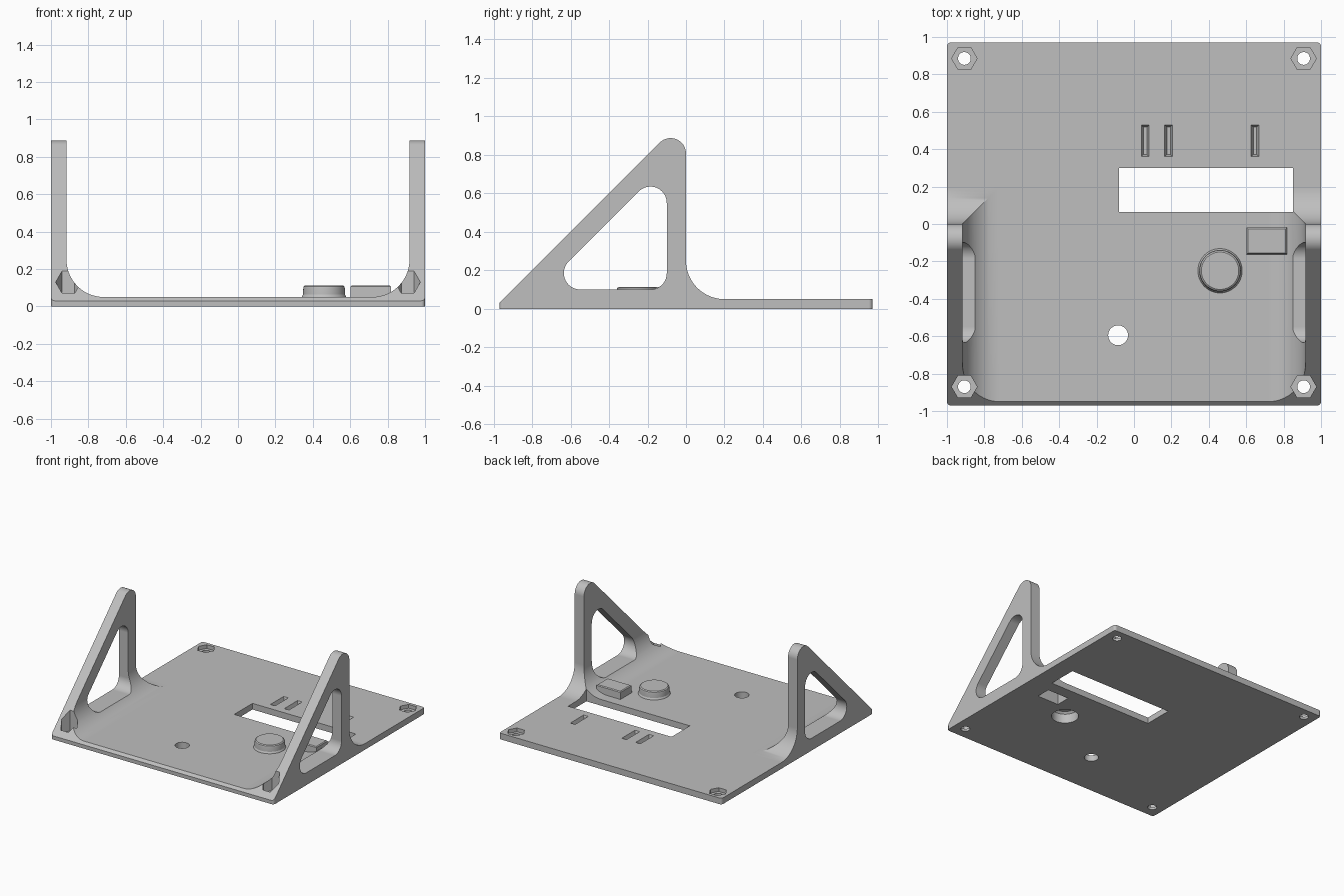
import bpy, bmesh, math
from mathutils import Vector

if "Cube" in bpy.data.objects:
    bpy.data.objects.remove(bpy.data.objects["Cube"], do_unlink=True)

gray = bpy.data.materials.new("plain_gray")
gray.use_nodes = True
gray.diffuse_color = (0.52, 0.52, 0.52, 1)
gray.node_tree.nodes["Principled BSDF"].inputs["Base Color"].default_value = gray.diffuse_color


def rounded(corners, segs=20):
    """Polygon from (a, b, radius) corners, each rounded by its radius."""
    out = []
    for i, (a, b, r) in enumerate(corners):
        p = Vector((a, b))
        if r == 0:
            out.append((a, b))
            continue
        u = (Vector(corners[i - 1][:2]) - p).normalized()
        v = (Vector(corners[(i + 1) % len(corners)][:2]) - p).normalized()
        half = u.angle(v) / 2
        c = p + (u + v).normalized() * r / math.sin(half)
        s, e = p + u * r / math.tan(half) - c, p + v * r / math.tan(half) - c
        start = math.atan2(s.y, s.x)
        sweep = (math.atan2(e.y, e.x) - start + math.pi) % (2 * math.pi) - math.pi
        for k in range(segs + 1):
            t = start + sweep * k / segs
            out.append((round(c.x + r * math.cos(t), 5), round(c.y + r * math.sin(t), 5)))
    return out


def rect(x0, x1, y0, y1, inset=0, r=0):
    x0, x1, y0, y1 = x0 + inset, x1 - inset, y0 + inset, y1 - inset
    return rounded([(x0, y0, r), (x1, y0, r), (x1, y1, r), (x0, y1, r)], 6)


def circle(x, y, r, n=48):
    return [(x + r * math.cos(2 * math.pi * i / n), y + r * math.sin(2 * math.pi * i / n))
            for i in range(n)]


def loft(name, axis, levels):
    """Closed solid through matching outlines placed along an axis."""
    place = {"x": lambda h, a, b: (h, a, b),
             "y": lambda h, a, b: (a, h, b),
             "z": lambda h, a, b: (a, b, h)}[axis]
    bm = bmesh.new()
    rings = [[bm.verts.new(place(h, *p)) for p in pts] for h, pts in levels]
    n = len(rings[0])
    for lo, hi in zip(rings, rings[1:]):
        for i in range(n):
            j = (i + 1) % n
            bm.faces.new((lo[i], lo[j], hi[j], hi[i]))
    bm.faces.new(rings[0])
    bm.faces.new(rings[-1])
    bmesh.ops.recalc_face_normals(bm, faces=bm.faces)
    mesh = bpy.data.meshes.new(name)
    bm.to_mesh(mesh)
    bm.free()
    mesh.materials.append(gray)
    obj = bpy.data.objects.new(name, mesh)
    bpy.context.collection.objects.link(obj)
    return obj


def prism(name, axis, pts, lo, hi):
    return loft(name, axis, [(lo, pts), (hi, pts)])


def combine(tool, operation):
    tool.hide_render = True
    mod = panel.modifiers.new(tool.name, "BOOLEAN")
    mod.operation, mod.solver, mod.object = operation, "EXACT", tool
    bpy.context.view_layer.objects.active = panel
    bpy.ops.object.modifier_apply(modifier=mod.name)
    bpy.data.objects.remove(tool, do_unlink=True)


# Side profile: thin plate, filleted back edge, sloping triangular leg
panel = prism("stand_panel", "x", rounded([
    (-1, 0, 0), (1.1, 0, 0), (1.1, 0.05, 0), (0, 0.05, 0.2), (0, 1, 0.08)]), -1.2, 1.2)

# Front profile: U channel that leaves the two side walls
wall = 0.917
combine(prism("channel", "y", rounded([
    (-1.1, -0.1, 0), (1.1, -0.1, 0), (1.1, 1.2, 0), (wall, 1.2, 0), (wall, 0.05, 0.2),
    (-wall, 0.05, 0.2), (-wall, 1.2, 0), (-1.1, 1.2, 0)]), -1.3, 1.3), "INTERSECT")

# Plan outline with small corner rounding
combine(prism("outline", "z", rect(-1, 1, -0.97, 0.97, r=0.02), -0.2, 1.3), "INTERSECT")

# Rounded triangular openings in both legs
combine(prism("leg_opening", "x", rounded([
    (-0.755, 0.1, 0.085), (-0.1, 0.1, 0.085), (-0.1, 0.755, 0.085)]), -1.3, 1.3), "DIFFERENCE")

# Raised round cap and raised rectangular cover, both hollow underneath
cx, cy = 0.46, -0.25
combine(loft("round_cap", "z", [(z, circle(cx, cy, r)) for z, r in (
    (0.03, 0.125), (0.055, 0.117), (0.063, 0.112), (0.098, 0.111), (0.107, 0.108),
    (0.113, 0.1))]), "UNION")
combine(loft("round_cap_hollow", "z", [(z, circle(cx, cy, r)) for z, r in (
    (-0.1, 0.1), (0.075, 0.1), (0.09, 0.085))]), "DIFFERENCE")
cover = (0.6, 0.82, -0.163, -0.017)
combine(loft("cover", "z", [(0.03, rect(*cover)), (0.106, rect(*cover, 0.002)),
                            (0.112, rect(*cover, 0.009))]), "UNION")
combine(prism("cover_hollow", "z", rect(*cover, 0.014), -0.1, 0.09), "DIFFERENCE")

# Display window and plain round hole
combine(prism("display_window", "z", rect(-0.08, 0.85, 0.065, 0.3), -0.1, 0.4), "DIFFERENCE")
combine(prism("round_hole", "z", circle(-0.085, -0.595, 0.053), -0.1, 0.3), "DIFFERENCE")

# Tapered blind slots
for x in (0.06, 0.185, 0.647):
    slot = (x - 0.021, x + 0.021, 0.36, 0.53)
    combine(loft("slot", "z", [(0.015, rect(*slot, 0.012)), (0.05, rect(*slot)),
                               (0.1, rect(*slot))]), "DIFFERENCE")

# Corner screw holes with hexagonal nut pockets
for x in (-0.907, 0.907):
    for y in (-0.87, 0.885):
        combine(prism("nut_pocket", "z", circle(x, y, 0.068, 6), 0.02, 0.4), "DIFFERENCE")
        combine(prism("screw_hole", "z", circle(x, y, 0.034, 32), -0.1, 0.3), "DIFFERENCE")

# Smooth fillets, crisp edges
bpy.ops.object.select_all(action="DESELECT")
panel.select_set(True)
bpy.context.view_layer.objects.active = panel
bpy.ops.object.shade_smooth_by_angle(angle=math.radians(25))
even = panel.modifiers.new("even_shading", "WEIGHTED_NORMAL")
even.keep_sharp = True
